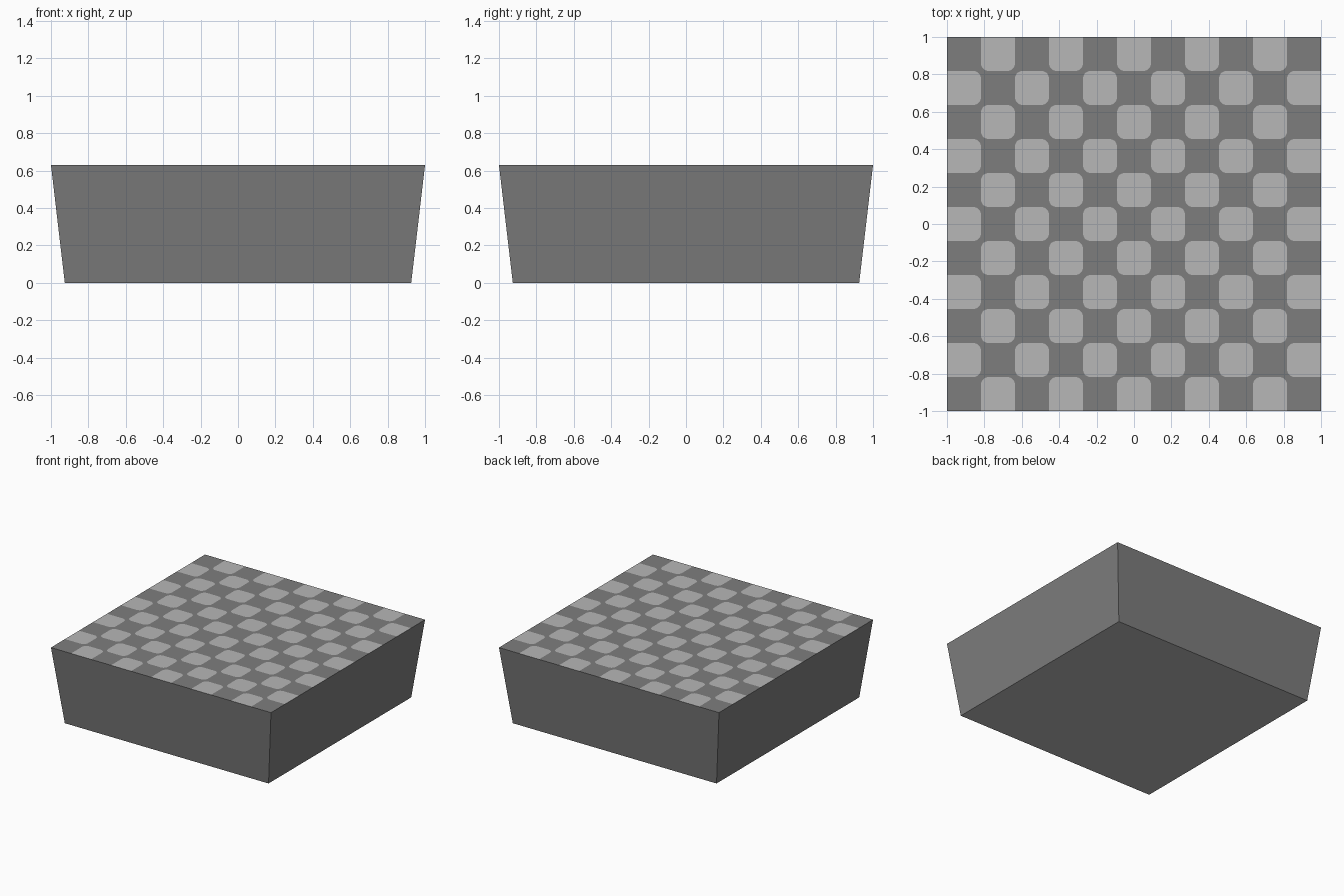
import bpy, bmesh, math

if "Cube" in bpy.data.objects:
    bpy.data.objects.remove(bpy.data.objects["Cube"])

HEIGHT = 0.63      # top surface height
TOP, BOTTOM = 1.0, 0.926   # half widths
N = 11             # tiles per side
RADIUS = 0.04      # tile corner rounding
STEPS = 5          # segments per rounded corner


def material(name, value):
    m = bpy.data.materials.new(name)
    m.diffuse_color = (value, value, value, 1)
    m.use_nodes = True
    m.node_tree.nodes["Principled BSDF"].inputs["Base Color"].default_value = m.diffuse_color
    return m


dark = material("dark_grey", 0.208)
light = material("light_grey", 0.475)


def finish(name, bm):
    mesh = bpy.data.meshes.new(name)
    bm.to_mesh(mesh)
    bm.free()
    for m in (dark, light):
        mesh.materials.append(m)
    obj = bpy.data.objects.new(name, mesh)
    bpy.context.collection.objects.link(obj)


# Tapered block: cube narrowed at the bottom, open where the tiled top sits
bm = bmesh.new()
bmesh.ops.create_cube(bm, size=2)
for v in bm.verts:
    s = TOP if v.co.z > 0 else BOTTOM
    v.co = (v.co.x * s, v.co.y * s, HEIGHT if v.co.z > 0 else 0)
lid = [f for f in bm.faces if f.calc_center_median().z > HEIGHT - 0.01]
bmesh.ops.delete(bm, geom=lid, context='FACES_ONLY')
bm.normal_update()
# Light underside
for f in bm.faces:
    f.material_index = 1 if f.normal.z < -0.9 else 0
finish("tapered_block", bm)

# Chequered top: rounded light tiles cut flush into the dark surface
bm = bmesh.new()
cell = 2 * TOP / N


def add_face(points, index):
    f = bm.faces.new([bm.verts.new((x, y, HEIGHT)) for x, y in points])
    f.material_index = index


for i in range(N):
    for j in range(N):
        cx, cy = -TOP + (i + 0.5) * cell, -TOP + (j + 0.5) * cell
        h = cell / 2
        corners = [(1, 1), (-1, 1), (-1, -1), (1, -1)]
        if (i + j) % 2 == 0:
            add_face([(cx + sx * h, cy + sy * h) for sx, sy in corners], 0)
            continue
        outline = []
        for k, (sx, sy) in enumerate(corners):
            corner = (cx + sx * h, cy + sy * h)
            # Corners on the outer rim stay square
            if max(abs(corner[0]), abs(corner[1])) > TOP - 0.001:
                outline.append(corner)
                continue
            ox, oy = cx + sx * (h - RADIUS), cy + sy * (h - RADIUS)
            arc = []
            for t in range(STEPS + 1):
                a = math.pi / 2 * (k + t / STEPS)
                arc.append((ox + RADIUS * math.cos(a), oy + RADIUS * math.sin(a)))
            outline += arc
            # Dark sliver between the arc and the square corner
            for p, q in zip(arc, arc[1:]):
                add_face([corner, q, p], 0)
        add_face(outline, 1)
bmesh.ops.remove_doubles(bm, verts=bm.verts, dist=0.0001)
bm.normal_update()
for f in bm.faces:
    if f.normal.z < 0:
        f.normal_flip()
finish("chequered_top", bm)
